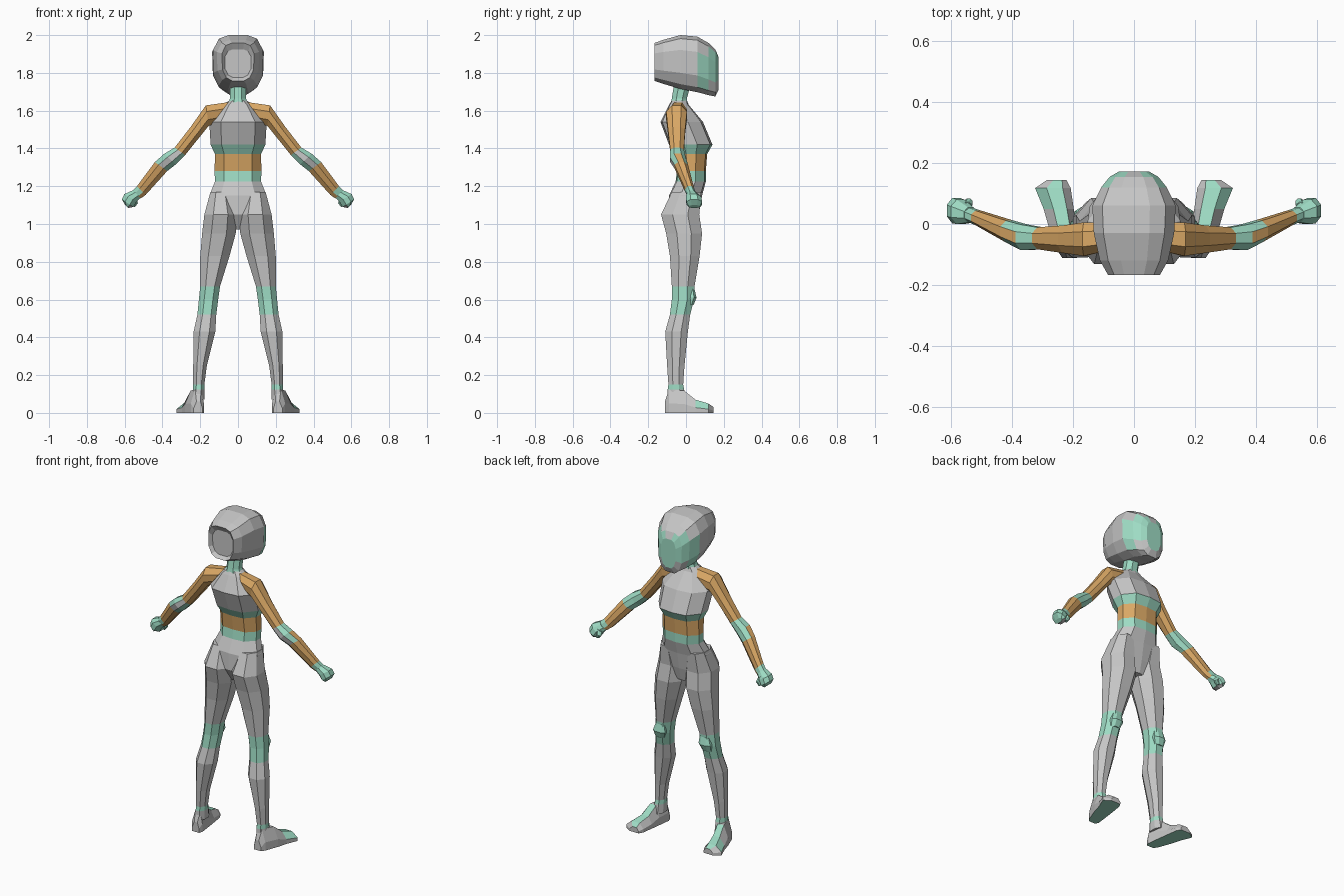
import bpy, bmesh
from mathutils import Vector


def material(name, rgb):
    m = bpy.data.materials.new(name)
    m.diffuse_color = (*rgb, 1)
    return m


GRAY, TEAL, TAN = 0, 1, 2
MATS = [material("gray cloth", (0.56, 0.56, 0.56)),
        material("teal trim", (0.34, 0.71, 0.55)),
        material("tan skin", (0.70, 0.39, 0.13))]


def loft(name, rings, rule, mirror=False):
    """Skin closed rings of equal length, cap both ends, colour faces by rule."""
    bm = bmesh.new()
    loops = [[bm.verts.new(p) for p in r] for r in rings]
    n = len(loops[0])
    for a, b in zip(loops, loops[1:]):
        for i in range(n):
            j = (i + 1) % n
            bm.faces.new((a[i], a[j], b[j], b[i]))
    bm.faces.new(loops[0])
    bm.faces.new(loops[-1])
    bmesh.ops.recalc_face_normals(bm, faces=bm.faces)
    for f in bm.faces:
        f.material_index = rule(f.calc_center_median(), f.normal)
    me = bpy.data.meshes.new(name)
    bm.to_mesh(me)
    bm.free()
    for m in MATS:
        me.materials.append(m)
    ob = bpy.data.objects.new(name, me)
    bpy.context.collection.objects.link(ob)
    if mirror:
        mod = ob.modifiers.new("mirror", 'MIRROR')
        mod.use_mirror_merge = False
    return ob


def both_sides(half):
    """Complete a right-hand half profile, listed from one end to the other."""
    return half + [(-x, y) for x, y in reversed(half) if x > 0]


BODY = both_sides([(0, -1), (.6, -.92), (1, -.3), (1, .3), (.62, .9), (0, 1)])
LIMB = both_sides([(.45, -1), (1, -.4), (1, .4), (.45, 1)])
HELMET = both_sides([(.38, 1), (.76, .87), (1, .45), (.97, -.4), (.74, -.82), (.38, -1)])
FOOT = [(-1, 0), (-1, .4), (-.55, 1), (.35, 1), (1, .4), (1, 0)]


def flat_ring(profile, z, x0, x1, y0, y1):
    cx, cy, hx, hy = (x0 + x1) / 2, (y0 + y1) / 2, (x1 - x0) / 2, (y1 - y0) / 2
    return [(cx + px * hx, cy + py * hy, z) for px, py in profile]


# Torso: z, half width, back y, chest y
torso = [(1.655, .045, -.075, .005), (1.63, .08, -.09, .015),
         (1.54, .152, -.135, .09), (1.42, .145, -.09, .14),
         (1.37, .122, -.06, .112), (1.28, .124, -.048, .105),
         (1.225, .122, -.055, .105), (1.15, .152, -.09, .085),
         (1.05, .155, -.095, .068), (.97, .04, -.05, .05)]


def torso_colour(c, n):
    if 1.37 < c.z < 1.42 or 1.225 < c.z < 1.28:
        return TEAL
    return TAN if 1.28 < c.z < 1.37 else GRAY


loft("torso", [flat_ring(BODY, z, -w, w, a, b) for z, w, a, b in torso], torso_colour)

# Neck
neck = [(1.62, .06, -.085, .01), (1.665, .042, -.075, .005), (1.76, .042, -.06, .03)]
loft("neck", [flat_ring(LIMB, z, -w, w, a, b) for z, w, a, b in neck],
     lambda c, n: TEAL)

# Helmet: y, half width, bottom z, top z; first ring is the recessed back panel
helmet = [(-.148, .07, 1.775, 1.925), (-.168, .085, 1.758, 1.958),
          (-.12, .112, 1.742, 1.975), (-.03, .132, 1.715, 2.0),
          (.06, .137, 1.698, 1.992), (.12, .108, 1.682, 1.958),
          (.155, .08, 1.675, 1.925), (.172, .05, 1.71, 1.885)]
loft("helmet", [[(px * w, y, (a + b) / 2 + pz * (b - a) / 2) for px, pz in HELMET]
                for y, w, a, b in helmet],
     lambda c, n: TEAL if c.y > .06 and 1.745 < c.z < 1.9 else GRAY)

# Legs: z, inner x, outer x, back y, front y
leg = [(1.17, .04, .146, -.075, .08), (1.05, .006, .178, -.132, .07),
       (.95, .012, .19, -.105, .085), (.83, .045, .2, -.085, .072),
       (.67, .095, .2, -.075, .045), (.60, .105, .207, -.075, .042),
       (.52, .115, .215, -.085, .022), (.43, .12, .235, -.11, .01),
       (.25, .165, .237, -.1, -.008), (.15, .178, .237, -.093, -.015),
       (.125, .178, .238, -.097, -.01), (.07, .178, .24, -.1, .0)]
loft("legs", [flat_ring(LIMB, *s) for s in leg],
     lambda c, n: TEAL if .52 < c.z < .67 or .125 < c.z < .15 else GRAY, True)

# Knee pads
pad = [(.655, .12, .18, .02, .045), (.61, .115, .195, .01, .056),
       (.57, .13, .19, .0, .04)]
loft("knee_pads", [flat_ring(LIMB, *s) for s in pad], lambda c, n: TEAL, True)

# Feet: y, inner x, outer x, top z
foot = [(-.112, .188, .235, .06), (-.09, .18, .25, .125), (-.01, .19, .28, .118),
        (.05, .198, .297, .07), (.118, .208, .325, .05), (.145, .222, .285, .032)]
loft("feet", [[((a + b) / 2 + px * (b - a) / 2, y, pz * h) for px, pz in FOOT]
              for y, a, b, h in foot],
     lambda c, n: TEAL if n.z < -.8 or (n.z > .6 and c.y > 0) else GRAY, True)


def arm_ring(ux, uz, lx, lz, y, ry):
    """Ring spanned by an upper and a lower point, ry deep along y."""
    up, low = Vector((ux, y, uz)), Vector((lx, y, lz))
    return [(up + low) / 2 + (up - low) / 2 * b + Vector((0, ry * a, 0))
            for a, b in LIMB]


# Arms: upper x z, lower x z, centre y, half depth
arm = [(.05, 1.645, .14, 1.525, -.04, .045), (.17, 1.628, .155, 1.52, -.05, .055),
       (.25, 1.515, .205, 1.458, -.05, .045), (.335, 1.405, .28, 1.365, -.047, .036),
       (.39, 1.372, .33, 1.315, -.044, .042), (.44, 1.328, .375, 1.28, -.025, .036),
       (.535, 1.2, .488, 1.155, .02, .024), (.56, 1.175, .515, 1.135, .03, .023)]


def arm_colour(c, n):
    if .3 < c.x < .41 and 1.32 < c.z < 1.38 and n.y < -.9:
        return GRAY
    return TEAL if .305 < c.x < .41 and 1.28 < c.z < 1.4 or c.x > .515 else TAN


loft("arms", [arm_ring(*s) for s in arm], arm_colour, True)

# Fists
fist = [(.558, 1.178, .515, 1.14, .03, .025), (.602, 1.158, .537, 1.118, .04, .04),
        (.615, 1.13, .555, 1.09, .044, .042), (.597, 1.1, .58, 1.085, .044, .03)]
loft("fists", [arm_ring(*s) for s in fist],
     lambda c, n: GRAY if n.z < -.75 else TEAL, True)

# Thumbs
thumb = [(.56, 1.15, .535, 1.13, .06, .012), (.555, 1.12, .53, 1.11, .07, .014),
         (.565, 1.095, .545, 1.09, .068, .01)]
loft("thumbs", [arm_ring(*s) for s in thumb], lambda c, n: TEAL, True)
